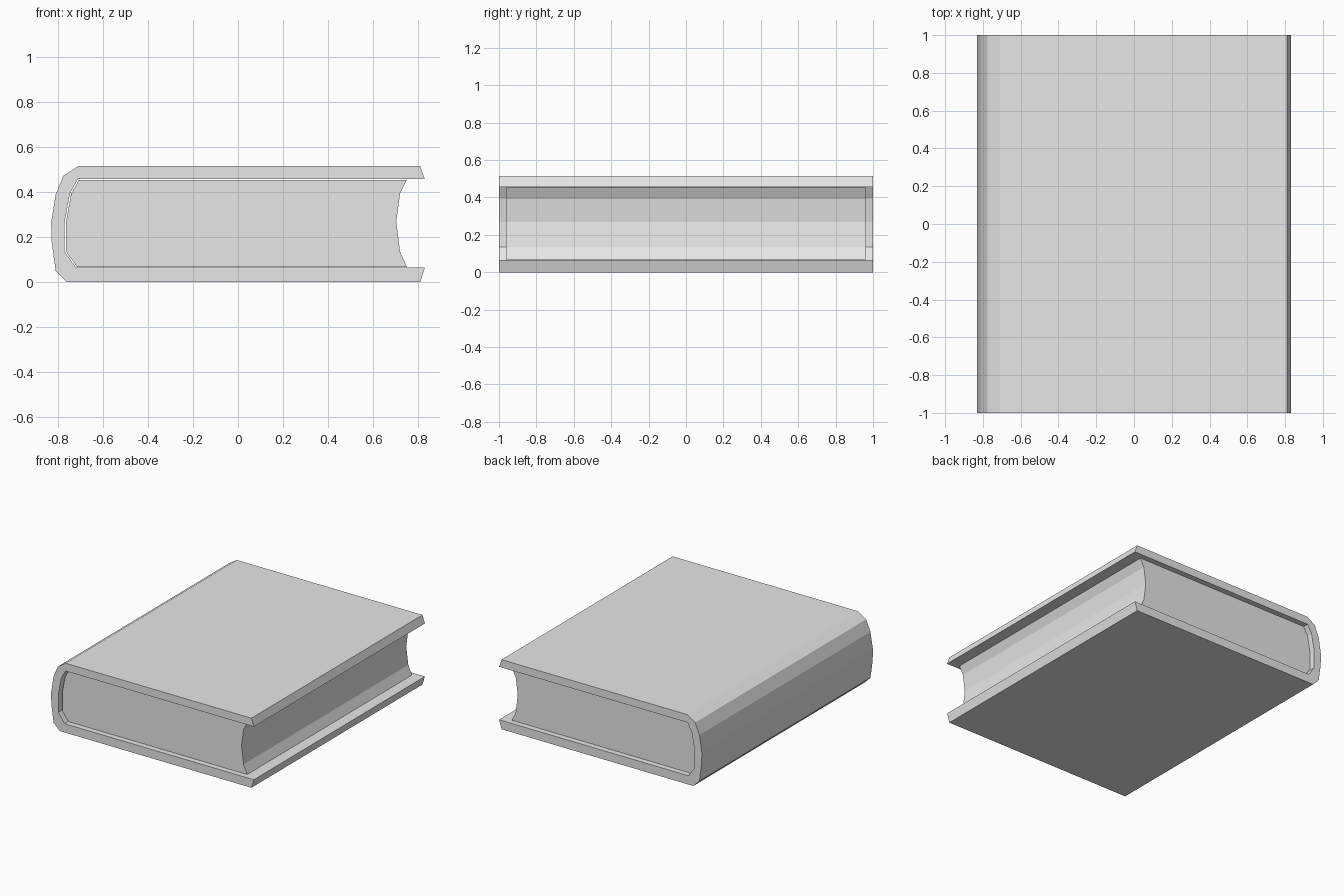
import bpy
import bmesh

cube = bpy.data.objects.get("Cube")
if cube:
    bpy.data.objects.remove(cube, do_unlink=True)

# One plain grey for the whole book
grey = bpy.data.materials.new("light_grey")
grey.use_nodes = True
grey.diffuse_color = (0.8, 0.8, 0.8, 1)
bsdf = next(n for n in grey.node_tree.nodes if n.type == 'BSDF_PRINCIPLED')
bsdf.inputs["Base Color"].default_value = (0.8, 0.8, 0.8, 1)


def extrude_profile(name, profile, half_length):
    """Extrude a closed x-z outline along y, with flat ends."""
    bm = bmesh.new()
    face = bm.faces.new([bm.verts.new((x, -half_length, z)) for x, z in profile])
    result = bmesh.ops.extrude_face_region(bm, geom=[face], use_keep_orig=True)
    moved = [g for g in result["geom"] if isinstance(g, bmesh.types.BMVert)]
    bmesh.ops.translate(bm, verts=moved, vec=(0, 2 * half_length, 0))
    bmesh.ops.recalc_face_normals(bm, faces=bm.faces)
    mesh = bpy.data.meshes.new(name)
    bm.to_mesh(mesh)
    bm.free()
    mesh.materials.append(grey)
    obj = bpy.data.objects.new(name, mesh)
    bpy.context.collection.objects.link(obj)
    return obj


# Cover: boards joined by a rounded spine, open at the fore edge
outer = [(0.81, 0.515), (-0.71, 0.515), (-0.775, 0.473), (-0.81, 0.39),
         (-0.83, 0.265), (-0.828, 0.18), (-0.81, 0.05), (-0.76, 0)]
inner = [(-0.72, 0.065), (-0.77, 0.135), (-0.77, 0.268),
         (-0.747, 0.393), (-0.712, 0.457)]
cover = outer + [(0.81, 0), (0.83, 0.065)] + inner + [(0.83, 0.457)]
extrude_profile("cover", cover, 1.0)

# Page block: follows the inside of the spine, with a hollow fore edge
page_spine = [(x + 0.006, z) for x, z in inner[1:-1]]
page_spine = [(-0.715, 0.068)] + page_spine + [(-0.707, 0.453)]
fore_edge = [(0.75, 0.453), (0.72, 0.393), (0.703, 0.268),
             (0.72, 0.135), (0.75, 0.068)]
extrude_profile("page_block", page_spine + fore_edge, 0.963)
